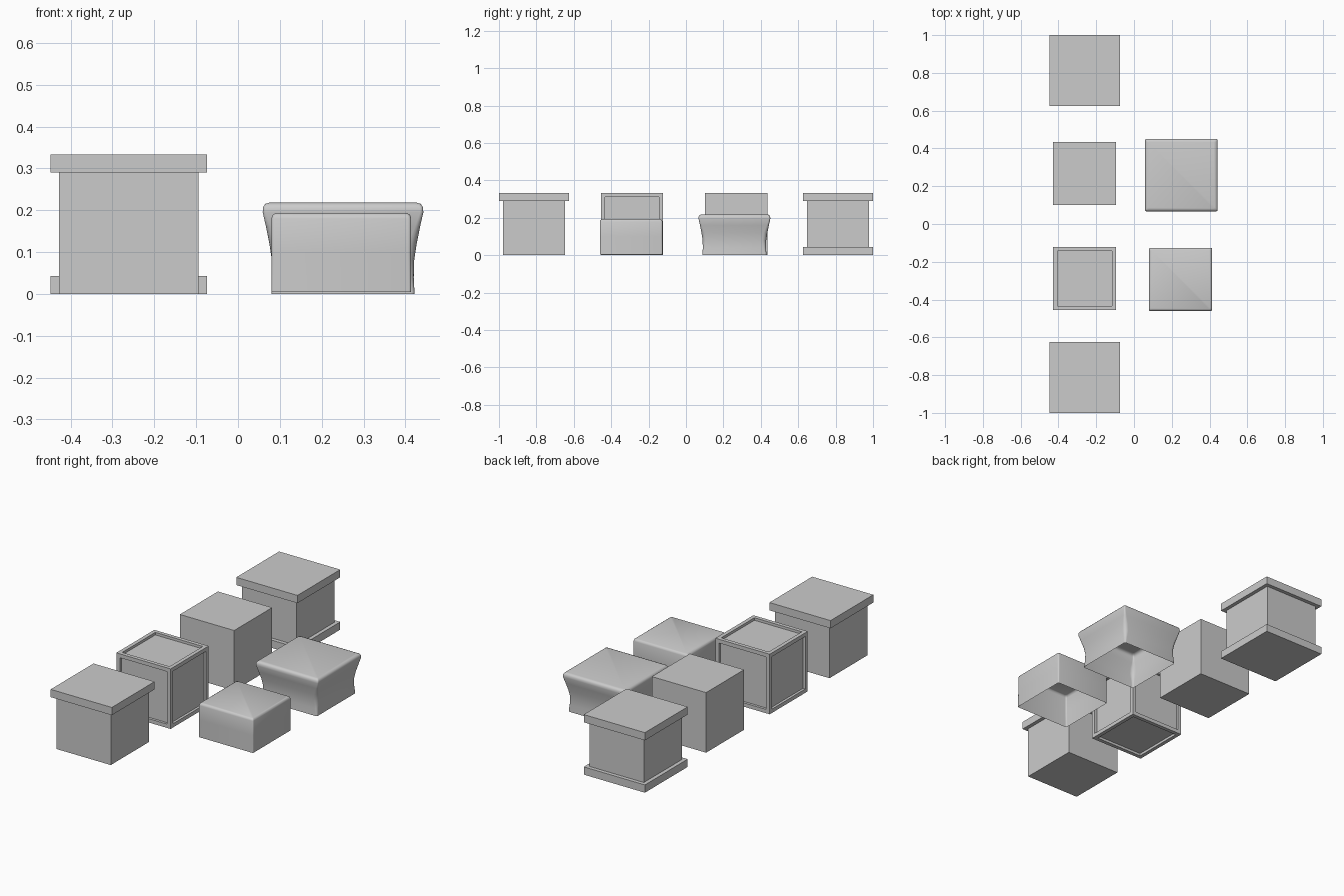
import bpy, bmesh, math

if "Cube" in bpy.data.objects:
    bpy.data.objects.remove(bpy.data.objects["Cube"])

CX = -0.261   # centre line of the crate row
W = 0.333     # crate size
RIM = 0.375   # lid / plinth width


def finish(name, bm, smooth=False):
    bmesh.ops.recalc_face_normals(bm, faces=bm.faces)
    me = bpy.data.meshes.new(name)
    bm.to_mesh(me)
    bm.free()
    for p in me.polygons:
        p.use_smooth = smooth
    ob = bpy.data.objects.new(name, me)
    bpy.context.collection.objects.link(ob)
    return ob


def box(name, y, width, z0, z1, panel=None):
    bm = bmesh.new()
    bmesh.ops.create_cube(bm, size=1)
    for v in bm.verts:
        v.co = (CX + v.co.x * width, y + v.co.y * width,
                z0 + (v.co.z + 0.5) * (z1 - z0))
    if panel:
        # recessed panel on every side
        bmesh.ops.recalc_face_normals(bm, faces=bm.faces)
        faces = list(bm.faces)
        bmesh.ops.inset_individual(bm, faces=faces, thickness=panel[0])
        for f in faces:
            offset = f.normal.copy() * -panel[1]
            ring = bmesh.ops.inset_individual(bm, faces=[f], thickness=0.0)
            for v in f.verts:
                v.co += offset
    return finish(name, bm)


def shell(name, cx, cy, profile):
    """Open-bottomed soft cover: rounded-square rings (z, half width, corner radius)."""
    bm = bmesh.new()
    rings = []
    for z, h, r in profile:
        ring = []
        for q in range(4):
            mid = math.pi / 4 + q * math.pi / 2
            sx = 1 if math.cos(mid) > 0 else -1
            sy = 1 if math.sin(mid) > 0 else -1
            for k in (-1, -0.5, 0, 0.5, 1):
                a = mid + k * math.pi / 4
                ring.append(bm.verts.new((cx + sx * (h - r) + r * math.cos(a),
                                          cy + sy * (h - r) + r * math.sin(a), z)))
        rings.append(ring)
    for a, b in zip(rings, rings[1:]):
        n = len(a)
        for i in range(n):
            j = (i + 1) % n
            bm.faces.new((a[i], a[j], b[j], b[i]))
    bm.faces.new(rings[-1])
    ob = finish(name, bm, True)
    # keep the top facing up on the open mesh
    if ob.data.polygons[-1].normal.z < 0:
        ob.data.flip_normals()
    return ob


# Front crate with a lid
box("front_crate_body", -0.813, W, 0, 0.291)
box("front_crate_lid", -0.813, RIM, 0.29, W)

# Crate with recessed panels
box("panelled_crate", -0.289, W, 0, W, panel=(0.03, 0.014))

# Plain crate
box("plain_crate", 0.268, W, 0, W)

# Back crate with lid and plinth
box("back_crate_body", 0.813, W, 0.042, 0.291)
box("back_crate_lid", 0.813, RIM, 0.29, W)
box("back_crate_plinth", 0.813, RIM, 0, 0.043)

# Low soft cover
shell("small_cover", 0.247, -0.293, [
    (0.004, 0.167, 0.006), (0.10, 0.167, 0.008), (0.18, 0.167, 0.008),
    (0.189, 0.164, 0.008), (0.193, 0.157, 0.008)])

# Flared soft cover with a waist
shell("flared_cover", 0.251, 0.259, [
    (0.0, 0.171, 0.008), (0.04, 0.169, 0.014), (0.08, 0.170, 0.022),
    (0.12, 0.176, 0.02), (0.16, 0.184, 0.012), (0.195, 0.192, 0.008),
    (0.207, 0.191, 0.008), (0.215, 0.186, 0.008), (0.218, 0.176, 0.008)])
